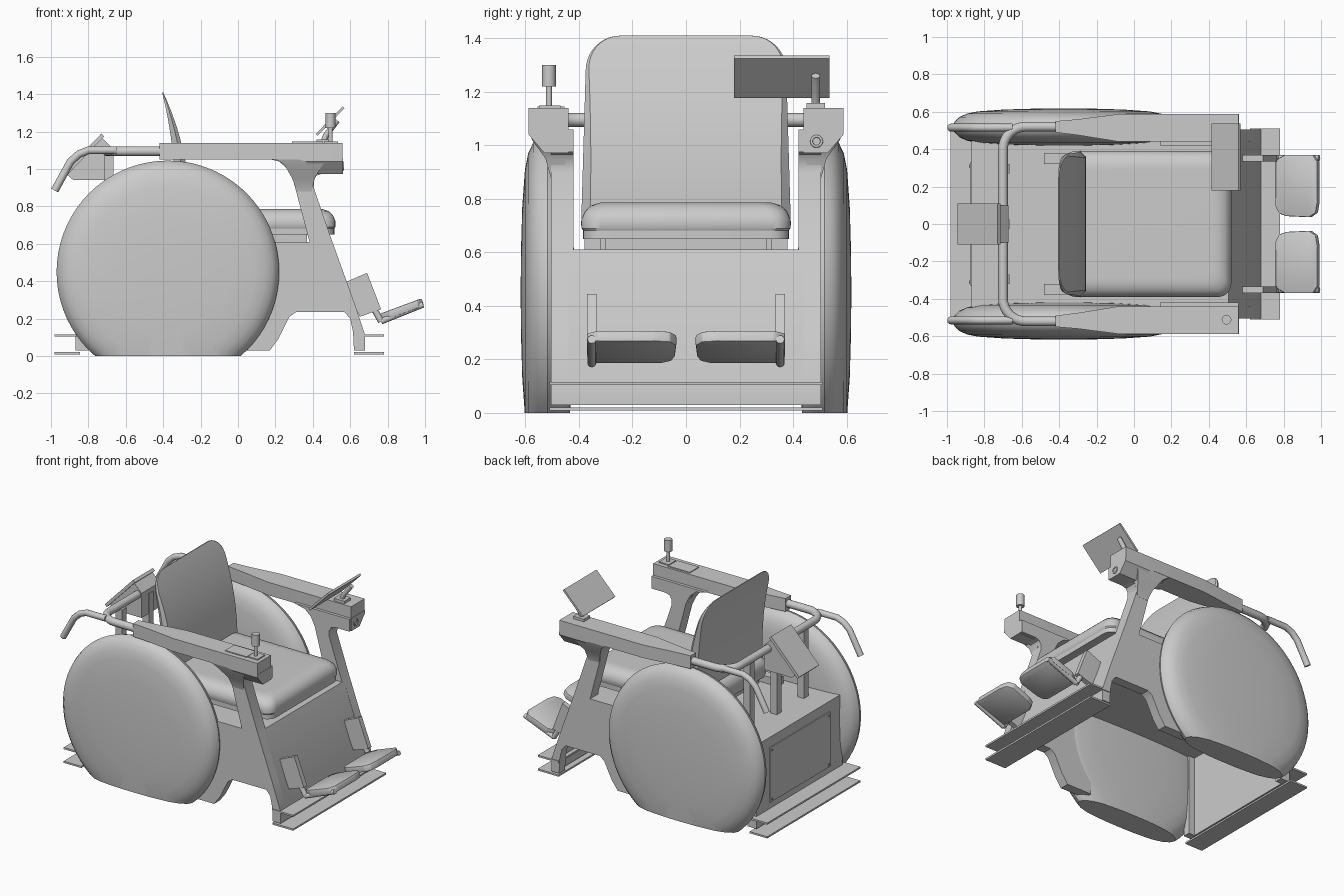
import bpy, bmesh, math
from mathutils import Vector

cube = bpy.data.objects.get("Cube")
if cube:
    bpy.data.objects.remove(cube, do_unlink=True)

grey = bpy.data.materials.new("plain_grey")
grey.use_nodes = True
grey.diffuse_color = (0.6, 0.6, 0.6, 1)
grey.node_tree.nodes["Principled BSDF"].inputs["Base Color"].default_value = (0.6, 0.6, 0.6, 1)


def add(name, bm, bevel=0, segments=3):
    """Turn a bmesh into a shaded object with an optional rounded edge."""
    bmesh.ops.recalc_face_normals(bm, faces=bm.faces[:])
    if bevel:
        bmesh.ops.bevel(bm, geom=bm.edges[:], offset=bevel, segments=segments,
                        profile=0.5, affect='EDGES', clamp_overlap=True)
    me = bpy.data.meshes.new(name)
    bm.to_mesh(me)
    bm.free()
    return finish(name, me)


def finish(name, me):
    me.materials.clear()
    me.materials.append(grey)
    me.polygons.foreach_set("use_smooth", [True] * len(me.polygons))
    me.set_sharp_from_angle(angle=math.radians(32))
    ob = bpy.data.objects.new(name, me)
    bpy.context.collection.objects.link(ob)
    return ob


def loft(name, rings, bevel=0, segments=3):
    """Skin a list of equal-length closed rings and cap both ends."""
    bm = bmesh.new()
    loops = [[bm.verts.new(p) for p in ring] for ring in rings]
    n = len(loops[0])
    for a, b in zip(loops, loops[1:]):
        for i in range(n):
            j = (i + 1) % n
            bm.faces.new((a[i], a[j], b[j], b[i]))
    bm.faces.new(loops[0])
    bm.faces.new(loops[-1])
    return add(name, bm, bevel, segments)


def side_prism(name, outline, y0, y1, bevel=0):
    return loft(name, [[(x, y, z) for x, z in outline] for y in (y0, y1)], bevel)


def plan_prism(name, outline, z0, z1, bevel=0):
    return loft(name, [[(x, y, z) for x, y in outline] for z in (z0, z1)], bevel)


def box(name, x0, x1, y0, y1, z0, z1, bevel=0):
    return plan_prism(name, [(x0, y0), (x1, y0), (x1, y1), (x0, y1)], z0, z1, bevel)


def tube(name, points, radius):
    cu = bpy.data.curves.new(name, 'CURVE')
    cu.dimensions = '3D'
    cu.bevel_depth = radius
    cu.bevel_resolution = 4
    cu.use_fill_caps = True
    sp = cu.splines.new('POLY')
    sp.points.add(len(points) - 1)
    for p, co in zip(sp.points, points):
        p.co = (*co, 1)
    tmp = bpy.data.objects.new(name + "_path", cu)
    bpy.context.collection.objects.link(tmp)
    me = bpy.data.meshes.new_from_object(tmp.evaluated_get(bpy.context.evaluated_depsgraph_get()))
    bpy.data.objects.remove(tmp)
    return finish(name, me)


def wheel_cover(name, y):
    """Domed disc cut flat at the ground."""
    half = [(0.15, 0.099), (0.32, 0.094), (0.46, 0.084), (0.52, 0.072), (0.56, 0.053), (0.585, 0.028)]
    profile = [(0.01, 0.1)] + half + [(0.595, 0)] + [(r, -h) for r, h in reversed(half)] + [(0.01, -0.1)]
    angles = [math.tau * i / 72 for i in range(72)]
    ob = loft(name, [[(-0.375 + r * math.cos(a), y + h, 0.45 + r * math.sin(a)) for a in angles]
                     for r, h in profile])
    bm = bmesh.new()
    bm.from_mesh(ob.data)
    cut = bmesh.ops.bisect_plane(bm, geom=bm.verts[:] + bm.edges[:] + bm.faces[:],
                                 plane_co=(0, 0, 0), plane_no=(0, 0, 1), clear_inner=True)
    edges = [e for e in cut["geom_cut"] if isinstance(e, bmesh.types.BMEdge)]
    bmesh.ops.holes_fill(bm, edges=edges)
    bm.to_mesh(ob.data)
    bm.free()
    ob.data.set_sharp_from_angle(angle=math.radians(32))


# Hollow chassis: deck, rear sheet and sloping front sheet
box("chassis_deck", -0.87, 0.5, -0.45, 0.45, 0.585, 0.61)
box("rear_sheet", -0.87, -0.845, -0.45, 0.45, 0.03, 0.6)
box("rear_access_panel", -0.876, -0.868, -0.33, 0.33, 0.16, 0.54)
side_prism("front_sheet", [(0.475, 0.61), (0.505, 0.61), (0.68, 0.11), (0.68, 0.03),
                           (0.65, 0.03), (0.65, 0.11)], -0.505, 0.505)
for y in (-0.31, 0.31):
    for z in (0.18, 0.52):
        tube("panel_screw", [(-0.87, y, z), (-0.882, y, z)], 0.007)
tube("underside_mount", [(0.35, 0, 0.59), (0.35, 0, 0.53)], 0.06)

# Bumper flanges at both ends
for z in (0.015, 0.11):
    box("front_bumper", 0.62, 0.78, -0.51, 0.51, z - 0.006, z + 0.006)
    box("rear_bumper", -0.98, -0.845, -0.51, 0.51, z - 0.006, z + 0.006)

side_wall = [(-0.02, 0.61), (0.505, 0.61), (0.62, 0.29), (0.68, 0.11), (0.68, 0.03), (0.62, 0.03),
             (0.615, 0.13), (0.6, 0.2), (0.57, 0.235), (0.31, 0.235), (0.275, 0.21),
             (0.215, 0.09), (0.17, 0.03), (-0.02, 0.03)]
arm_post = [(0.14, 1.06), (0.22, 1.04), (0.265, 1.0), (0.295, 0.94), (0.385, 0.6), (0.508, 0.6),
            (0.405, 0.9), (0.405, 0.94), (0.42, 0.965), (0.45, 0.975), (0.56, 0.975), (0.56, 1.06)]
bracket = [(0.575, 0.395), (0.69, 0.445), (0.765, 0.25), (0.65, 0.21)]

for s, side in ((-1, "right"), (1, "left")):
    wheel_cover(side + "_wheel_cover", s * 0.518)
    side_prism(side + "_side_wall", side_wall, s * 0.44, s * 0.505)
    box(side + "_rear_corner", -0.87, -0.8, s * 0.42, s * 0.47, 0.03, 0.61)

    # Armrest, its post and the block at its front end
    side_prism(side + "_arm_post", arm_post, s * 0.42, s * 0.505)
    plan_prism(side + "_armrest", [(-0.42, s * 0.55), (-0.3, s * 0.56), (-0.08, s * 0.588), (0.56, s * 0.588),
                                   (0.56, s * 0.44), (-0.08, s * 0.44), (-0.3, s * 0.475), (-0.42, s * 0.49)],
               1.05, 1.14)
    loft(side + "_arm_block", [[(x0, s * 0.44, z), (0.562, s * 0.44, z), (0.562, s * w, z), (x0, s * w, z)]
                               for x0, w, z in ((0.43, 0.53, 0.972), (0.36, 0.588, 1.04), (0.3, 0.588, 1.06))])
    loft(side + "_post_flare", [[(x0, s * 0.45, z), (x1, s * 0.45, z), (x1, s * w, z), (x0, s * w, z)]
                                for x0, x1, w, z in ((0.315, 0.395, 0.506, 0.88), (0.29, 0.41, 0.525, 0.95),
                                                     (0.25, 0.45, 0.575, 1.02), (0.2, 0.5, 0.588, 1.055))])

    # Push handle
    tube(side + "_push_handle", [(-0.65, s * 0.515, 1.1), (-0.8, s * 0.515, 1.1), (-0.85, s * 0.515, 1.08),
                                 (-0.895, s * 0.515, 1.04), (-0.98, s * 0.515, 0.885)], 0.021)

    # Footrest: hanger, link, edge rod and tilted plate
    side_prism(side + "_foot_hanger", bracket, s * 0.335, s * 0.37)
    tube(side + "_foot_link", [(0.7, s * 0.352, 0.3), (0.765, s * 0.352, 0.185)], 0.017)
    tube(side + "_foot_rod", [(0.765, s * 0.352, 0.185), (0.99, s * 0.352, 0.275)], 0.016)
    plate = [(0.0, 0.09), (0.02, 0.055), (0.06, 0.042), (0.18, 0.036), (0.215, 0.06), (0.225, 0.12),
             (0.225, 0.33), (0.2, 0.37), (0.05, 0.37), (0.0, 0.34)]
    loft(side + "_foot_plate", [[(0.77 + d + h * -0.36, s * y, 0.185 + d * 0.37 + h) for d, y in plate]
                                for h in (0, 0.04)], 0.006, 2)

    # Supports under the seat back and the rear rail
    box(side + "_back_support", -0.48, -0.32, s * 0.32, s * 0.38, 0.6, 0.66)
    box(side + "_rail_post", -0.715, -0.665, s * 0.27, s * 0.32, 0.6, 1.08)
box("middle_rail_post", -0.715, -0.665, -0.025, 0.025, 0.6, 1.08)

# Rear rail bending round between the armrests
corner = [(-0.58 - 0.12 * math.sin(t), 0.4 + 0.12 * math.cos(t), 1.095)
          for t in (math.pi / 2 * i / 8 for i in range(9))]
half_rail = [(-0.4, 0.52, 1.095)] + corner
rail = half_rail + [(x, -y, z) for x, y, z in reversed(half_rail)]
tube("rear_rail", rail, 0.026)

# Tilted rear console
side_prism("rear_console", [(-0.92, 0.975), (-0.88, 0.94), (-0.67, 0.94), (-0.67, 1.11), (-0.735, 1.175)],
           -0.1, 0.1)
side_prism("console_lid", [(-0.945, 0.965), (-0.93, 0.95), (-0.715, 1.175), (-0.73, 1.19)], -0.11, 0.11)

# Seat
box("seat_rail", -0.35, 0.37, -0.3, 0.3, 0.61, 0.66)
r = 0.07
pan = [(cx + r * math.cos(a), cy + r * math.sin(a))
       for cx, cy, start in ((0.45, 0.32, 0), (-0.31, 0.32, 1), (-0.31, -0.32, 2), (0.45, -0.32, 3))
       for a in (math.pi / 2 * (start + i / 6) for i in range(7))]


def inset(points, d):
    return [(0.07 + (x - 0.07) * (1 - d / 0.45), y * (1 - d / 0.39)) for x, y in points]


loft("seat_pan", [[(x, y, z) for x, y in inset(pan, 0.005)] for z in (0.65, 0.685)])
loft("seat_cushion", [[(x, y, z) for x, y in inset(pan, d)]
                      for d, z in ((0.006, 0.68), (0, 0.69), (0, 0.725), (0.012, 0.753),
                                   (0.035, 0.775), (0.07, 0.786), (0.1, 0.787))])

# Curved backrest with round top corners
rows = [(0.7 + 0.58 * i / 10, 0.392 - 0.017 * i / 10) for i in range(11)]
rows += [(1.28 + 0.13 * math.sin(t), 0.245 + 0.13 * math.cos(t))
         for t in (math.pi / 2 * i / 10 for i in range(1, 11))]
rings = []
for z, w in rows:
    u = max(0, (z - 0.75) / 0.66)
    front = -0.255 - 0.145 * u ** 2.1
    back = -0.335 - 0.071 * u ** 2.4
    e = (front - back) * 0.4
    rings.append([(back, -w + e, z), (front - e, -w, z), (front, -w + e, z),
                  (front, w - e, z), (front - e, w, z), (back, w - e, z)])
loft("backrest", rings)

# Joystick on the right armrest
box("control_plate", 0.29, 0.455, -0.555, -0.455, 1.138, 1.146)
box("joystick_base", 0.46, 0.535, -0.55, -0.47, 1.138, 1.148)
tube("joystick_shaft", [(0.495, -0.512, 1.14), (0.495, -0.512, 1.23)], 0.011)
tube("joystick_grip", [(0.495, -0.512, 1.22), (0.495, -0.512, 1.3)], 0.026)

# Tilted screen and stem on the left armrest
side_prism("screen", [(0.415, 1.187), (0.425, 1.177), (0.57, 1.325), (0.56, 1.335)], 0.18, 0.537)
tube("screen_stem", [(0.455, 0.485, 1.14), (0.47, 0.485, 1.18), (0.53, 0.485, 1.26)], 0.016)
box("screen_foot", 0.42, 0.5, 0.45, 0.52, 1.138, 1.158)

# Ring on the front of the left arm block
ring = [(0.563, 0.488 + 0.019 * math.cos(a), 1.015 + 0.019 * math.sin(a))
        for a in (math.tau * i / 20 for i in range(21))]
tube("front_ring", ring, 0.005)
